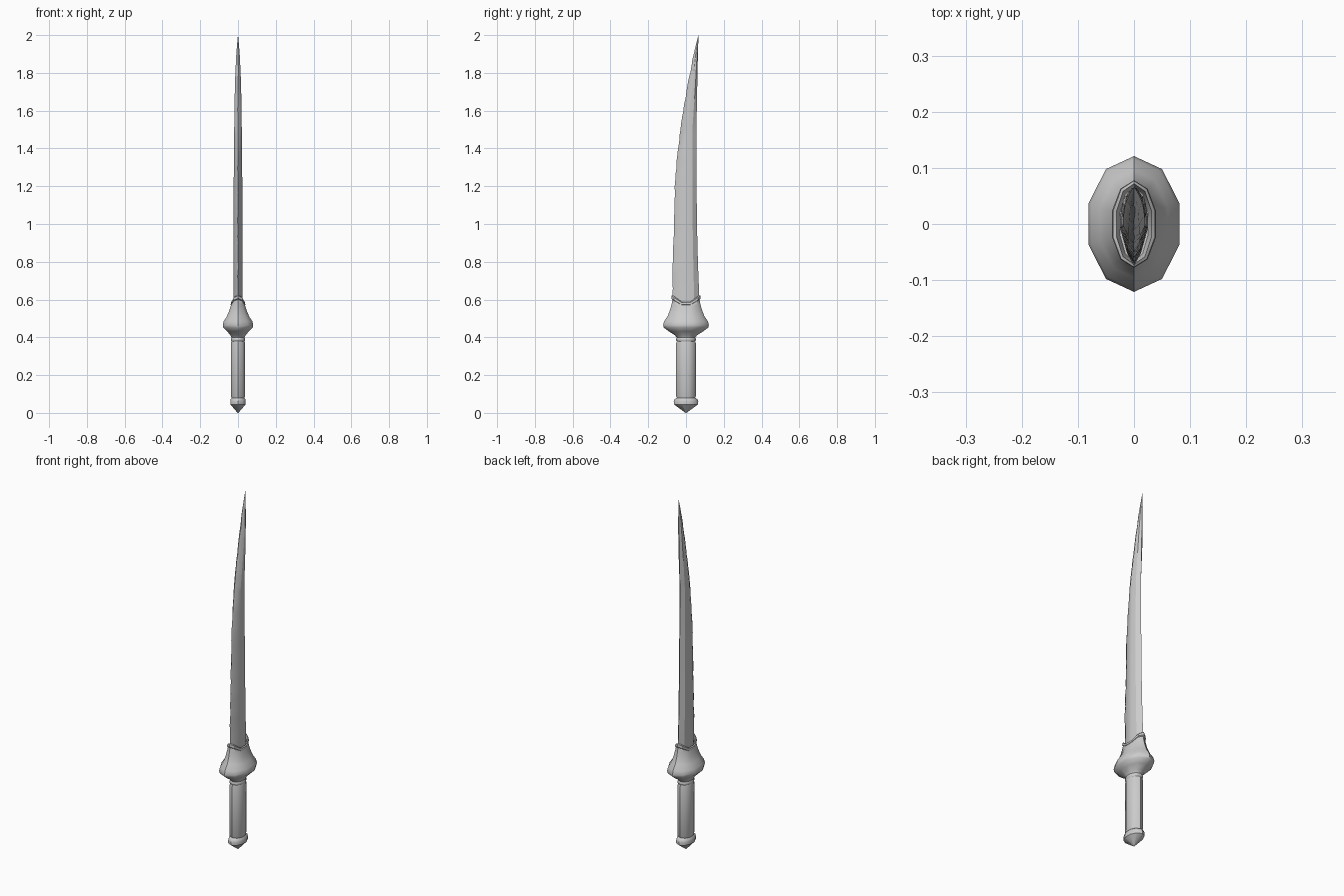
import bpy, bmesh, math, random

if "Cube" in bpy.data.objects:
    bpy.data.objects.remove(bpy.data.objects["Cube"])
random.seed(4)
N = 10  # sides of the oval hilt parts


def finish(name, bm, angle):
    bmesh.ops.recalc_face_normals(bm, faces=bm.faces)
    me = bpy.data.meshes.new(name)
    bm.to_mesh(me)
    bm.free()
    ob = bpy.data.objects.new(name, me)
    bpy.context.collection.objects.link(ob)
    bpy.ops.object.select_all(action='DESELECT')
    ob.select_set(True)
    bpy.context.view_layer.objects.active = ob
    bpy.ops.object.shade_smooth_by_angle(angle=math.radians(angle))
    return ob


def loft(name, rings, angle=40):
    """Skin a list of point rings, capping both ends."""
    bm = bmesh.new()
    loops = [[bm.verts.new(p) for p in r] for r in rings]
    for a, b in zip(loops, loops[1:]):
        for i in range(len(a)):
            j = (i + 1) % len(a)
            bm.faces.new((a[i], a[j], b[j], b[i]))
    bm.faces.new(loops[0])
    bm.faces.new(loops[-1])
    bmesh.ops.remove_doubles(bm, verts=bm.verts, dist=1e-5)
    return finish(name, bm, angle)


def oval(z, rx, ry, notch=0):
    """Oval ring; notch lowers the flanks into a V."""
    pts = []
    for i in range(N):
        a = 2 * math.pi * i / N + math.pi / 2
        y = math.sin(a)
        pts.append((rx * math.cos(a), ry * y, z - notch * (1 - abs(y))))
    return pts


# pommel
loft("pommel", [oval(*p) for p in [
    (0, .002, .002), (.045, .043, .064), (.06, .043, .065), (.073, .041, .060),
    (.080, .035, .048), (.10, .034, .046)]])

# grip
loft("grip", [oval(*p) for p in [
    (.075, .034, .046), (.088, .039, .052), (.37, .039, .052), (.382, .036, .048)]])

# collar between grip and guard
loft("grip_collar", [oval(*p) for p in [
    (.375, .035, .046), (.385, .040, .052), (.392, .040, .052), (.40, .035, .047),
    (.42, .037, .05)]])

# bell-shaped guard with V-notched mouth
loft("guard", [oval(*p) for p in [
    (.398, .036, .048), (.412, .042, .06), (.432, .062, .092), (.452, .083, .118),
    (.465, .085, .121), (.485, .080, .116), (.515, .063, .096, .008),
    (.55, .050, .083, .017), (.58, .043, .075, .03), (.600, .039, .072, .042),
    (.606, .041, .078, .048), (.620, .039, .077, .052), (.624, .033, .072, .052),
    (.58, .026, .066, .03)]])

# blade stations: z, edge y, back y, half thickness, ridge y
stations = [
    (.53, -.068, .068, .025, .002), (.62, -.072, .070, .025, .002),
    (.80, -.072, .063, .025, .002), (1.0, -.065, .058, .024, .001),
    (1.2, -.061, .056, .023, .001), (1.4, -.043, .055, .021, .001),
    (1.5, -.031, .055, .020, .002), (1.6, -.016, .057, .019, .016),
    (1.7, .002, .059, .017, .031), (1.8, .020, .061, .014, .042),
    (1.9, .041, .063, .009, .053), (1.96, .055, .065, .004, .061),
    (2.0, .0655, .066, .0003, .0657)]


def blade_ring(s, nick=0, bend=0):
    z, e, b, t, r = s
    e += nick
    front, back = r + (e - r) * .72, r + (b - r) * .6
    right = [(t * .5, front), (t, r - (r - e) * .12), (t, r + (b - r) * .12), (t * .8, back)]
    pts = [(bend, e)] + right + [(0, b)] + [(-x, y) for x, y in reversed(right)]
    return [(x, y, z) for x, y in pts]


# blade with a slightly chipped cutting edge
rings = []
for s0, s1 in zip(stations, stations[1:]):
    steps = max(1, round((s1[0] - s0[0]) / .035))
    for k in range(steps):
        s = [u + (v - u) * k / steps for u, v in zip(s0, s1)]
        rough = 1 if .65 < s[0] < 1.9 else 0
        rings.append(blade_ring(s, rough * random.uniform(-.001, .003),
                                rough * random.uniform(-.002, .002)))
rings.append(blade_ring(stations[-1]))
loft("blade", rings, 25)
